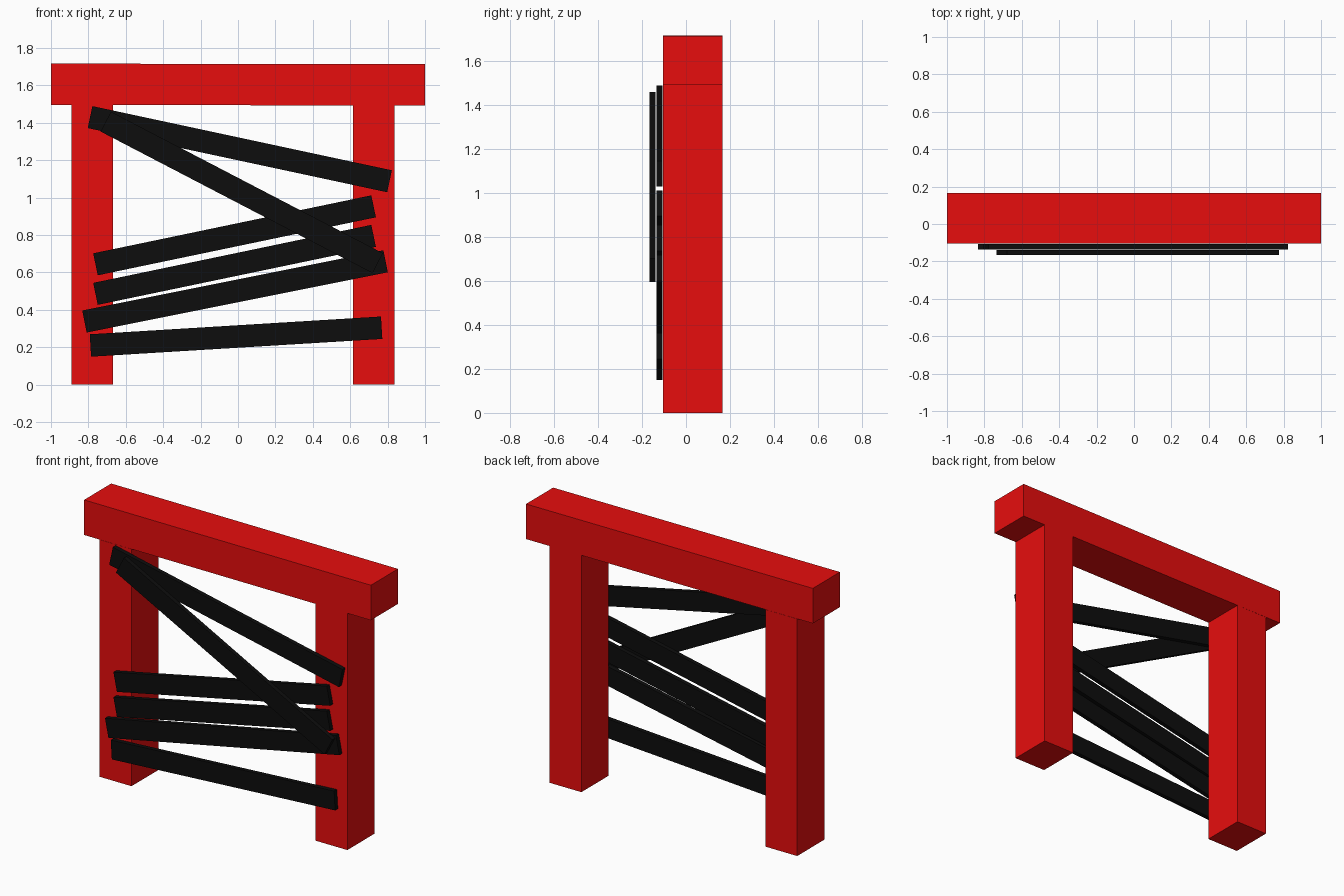
import bpy
from math import atan2, hypot

if "Cube" in bpy.data.objects:
    bpy.data.objects.remove(bpy.data.objects["Cube"])


def material(name, rgb):
    m = bpy.data.materials.new(name)
    m.diffuse_color = (*rgb, 1)
    m.use_nodes = True
    m.node_tree.nodes["Principled BSDF"].inputs["Base Color"].default_value = m.diffuse_color
    return m


red = material("red_paint", (0.8, 0.004, 0.004))
black = material("black_paint", (0.004, 0.004, 0.004))


def box(name, center, size, mat, tilt=0.0):
    bpy.ops.mesh.primitive_cube_add(size=1, location=center, rotation=(0, tilt, 0))
    ob = bpy.context.object
    ob.name = name
    ob.scale = size
    ob.data.materials.append(mat)
    return ob


def board(name, start, end, y):
    # flat plank running between two (x, z) end midpoints
    (x0, z0), (x1, z1) = start, end
    dx, dz = x1 - x0, z1 - z0
    box(name, ((x0 + x1) / 2, y, (z0 + z1) / 2),
        (hypot(dx, dz), 0.028, 0.12), black, -atan2(dz, dx))


# Posts and the very slightly tilted top beam
FRAME_Y, FRAME_D = 0.03, 0.27
for side, x in (("left", -0.78), ("right", 0.725)):
    box(f"{side}_post", (x, FRAME_Y, 0.747), (0.222, FRAME_D, 1.494), red)
box("top_beam", (0, FRAME_Y, 1.604), (2.0, FRAME_D, 0.221), red, 0.0015)

# Boards nailed across the front
BOARDS = [
    ((-0.791, 1.430), (0.810, 1.087)),
    ((-0.762, 0.643), (0.725, 0.953)),
    ((-0.762, 0.485), (0.725, 0.795)),
    ((-0.821, 0.337), (0.789, 0.659)),
    ((-0.789, 0.209), (0.768, 0.304)),
]
for i, (a, b) in enumerate(BOARDS, 1):
    board(f"cross_board_{i}", a, b, -0.121)

# Steep diagonal board lying over the others
board("diagonal_board", (-0.707, 1.406), (0.747, 0.649), -0.153)
